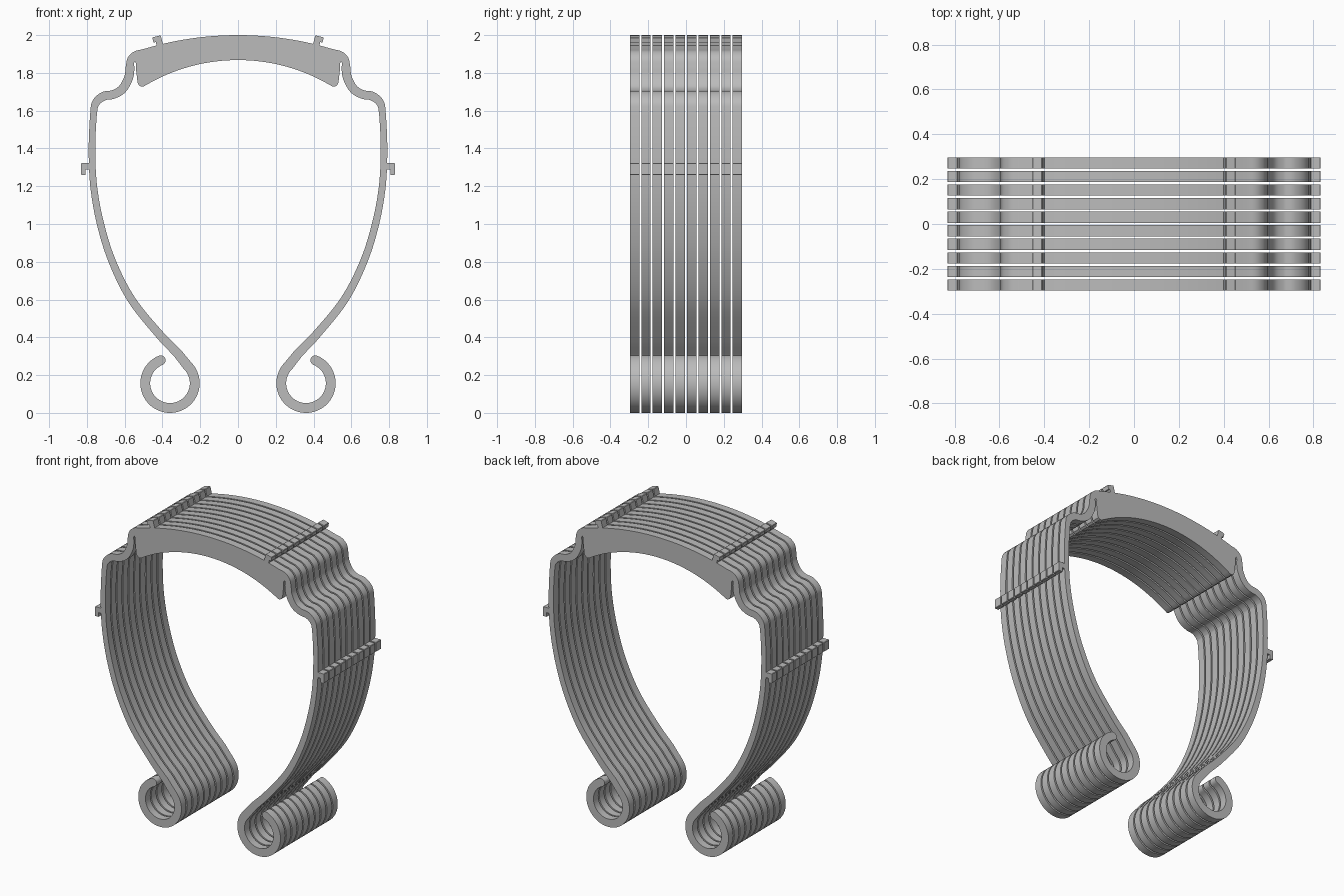
import bpy, bmesh, math
from mathutils import Vector

if "Cube" in bpy.data.objects:
    bpy.data.objects.remove(bpy.data.objects["Cube"])

COUNT, PITCH, THICK = 10, 0.0605, 0.05

grey = bpy.data.materials.new("plain grey")
grey.use_nodes = True
grey.diffuse_color = (0.5, 0.5, 0.5, 1)
grey.node_tree.nodes["Principled BSDF"].inputs["Base Color"].default_value = (0.5, 0.5, 0.5, 1)


def spline(pts, steps=7):
    """Smooth path through the points (Catmull-Rom)."""
    p = [Vector(q) for q in pts]
    p = [2 * p[0] - p[1]] + p + [2 * p[-1] - p[-2]]
    out = []
    for a, b, c, d in zip(p, p[1:], p[2:], p[3:]):
        for i in range(steps):
            t = i / steps
            out.append(0.5 * (2 * b + (c - a) * t + (2 * a - 5 * b + 4 * c - d) * t * t
                              + (3 * b - a - 3 * c + d) * t ** 3))
    return out + [p[-2]]


def arc_drop(x, radius):
    return radius - math.sqrt(radius * radius - x * x)


def plate(name, outline):
    """Extrude an x-z outline in y and repeat it as a row of strips."""
    bm = bmesh.new()
    y = -(COUNT - 1) * PITCH / 2 - THICK / 2
    face = bm.faces.new([bm.verts.new((p[0], y, p[1])) for p in outline])
    ext = bmesh.ops.extrude_face_region(bm, geom=[face])
    verts = [v for v in ext["geom"] if isinstance(v, bmesh.types.BMVert)]
    bmesh.ops.translate(bm, verts=verts, vec=(0, THICK, 0))
    bmesh.ops.recalc_face_normals(bm, faces=bm.faces[:])
    mesh = bpy.data.meshes.new(name)
    bm.to_mesh(mesh)
    bm.free()
    mesh.materials.append(grey)
    obj = bpy.data.objects.new(name, mesh)
    bpy.context.collection.objects.link(obj)
    row = obj.modifiers.new("row", "ARRAY")
    row.count = COUNT
    row.use_relative_offset = False
    row.use_constant_offset = True
    row.constant_offset_displace = (0, PITCH, 0)
    bpy.ops.object.select_all(action="DESELECT")
    obj.select_set(True)
    bpy.context.view_layer.objects.active = obj
    bpy.ops.object.shade_smooth_by_angle(angle=math.radians(35))
    return obj


# Centre line of one arm: x, z, width; shoulder, side, then the curl
arm = spline([(0.571, 1.83, 0.047), (0.579, 1.775, 0.047), (0.612, 1.715, 0.047),
              (0.66, 1.686, 0.046), (0.71, 1.677, 0.046), (0.75, 1.645, 0.042),
              (0.764, 1.59, 0.036), (0.773, 1.4, 0.035), (0.764, 1.2, 0.036),
              (0.728, 1.0, 0.038), (0.665, 0.8, 0.039), (0.564, 0.6, 0.042),
              (0.42, 0.42, 0.045), (0.32, 0.316, 0.049)])
CX, CZ, R = 0.36, 0.157, 0.131
for i in range(49):
    a = math.radians(135 + (428 - 135) * i / 48)
    arm.append(Vector((CX + R * math.cos(a), CZ + R * math.sin(a), 0.052)))

outer, inner = [], []
for i, p in enumerate(arm):
    d = (arm[min(i + 1, len(arm) - 1)] - arm[max(i - 1, 0)]).xy.normalized()
    n = Vector((-d.y, d.x))
    outer.append(p.xy + n * p.z / 2)
    inner.append(p.xy - n * p.z / 2)

# Rounded tip of the curl
tip = [arm[-1].xy + (n * math.cos(t) + d * math.sin(t)) * 0.026
       for t in (math.pi * k / 8 for k in range(1, 8))]

# Crown, slot and inner block edge
top = [Vector((x, 2 - arc_drop(x, 1.73))) for x in (0.5 * k / 12 for k in range(13))]
corner = [q.xy for q in spline([(0.5, 1.926, 0), (0.55, 1.913, 0),
                                (0.584, 1.88, 0), (0.594, 1.835, 0)], 4)][1:-1]
slot = [(0.552, 1.85), (0.546, 1.861), (0.539, 1.85), (0.54, 1.82), (0.532, 1.75),
        (0.526, 1.735), (0.513, 1.727), (0.5, 1.728)]
bottom = [(x, 1.868 - arc_drop(x, 0.96)) for x in (0.48 * k / 16 for k in range(16, -1, -1))]

half = top + corner + outer + tip + inner[::-1] + [Vector(q) for q in slot + bottom]
mirrored = [Vector((-q.x, q.y)) for q in half[1:-1]]
plate("spring_strips", half + mirrored[::-1])


def hook(name, base, angle, side, height, width, stem):
    """Small L-shaped hook; the lip points along the strip, away from the crown."""
    c, s = math.cos(angle), math.sin(angle)
    u, v = Vector((c, s)), Vector((-s, c))
    lip = height * 0.4
    shape = [(0, -0.012), (0, height - 0.003), (0.003, height), (width - 0.003, height),
             (width, height - 0.003), (width, lip), (stem, lip), (stem, -0.012)]
    pts = [Vector(base) + u * a + v * b for a, b in shape]
    plate(name, [(side * q.x, q.y) for q in pts])


for side, label in ((1, "left"), (-1, "right")):
    hook(label + "_top_hook", (0.398, 1.953), -0.24, side, 0.047, 0.046, 0.034)
    hook(label + "_side_hook", (0.789, 1.322), -math.pi / 2, side, 0.043, 0.062, 0.034)
